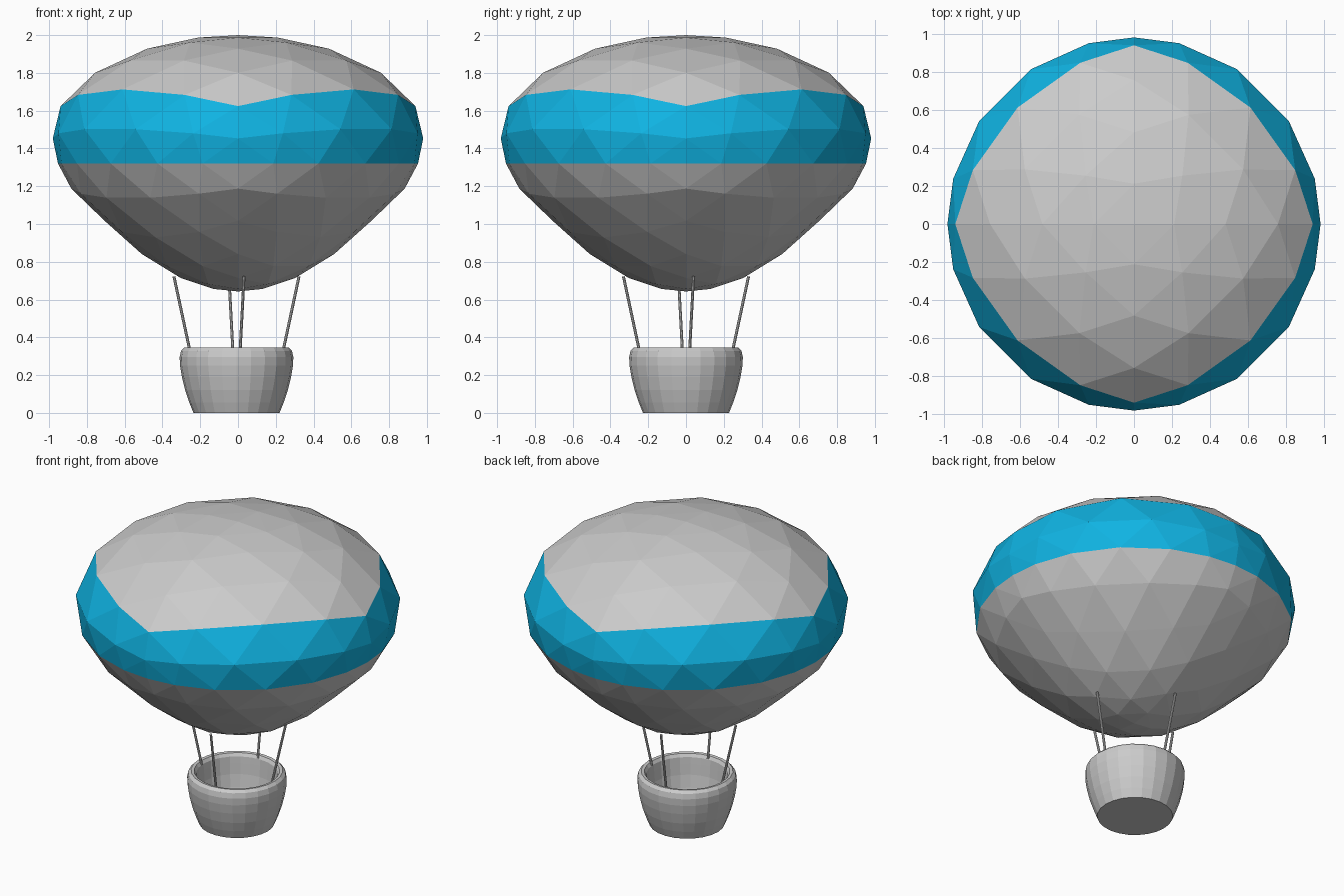
import bpy, bmesh, math
from mathutils import Vector

if "Cube" in bpy.data.objects:
    bpy.data.objects.remove(bpy.data.objects["Cube"])

def finish(name, bm):
    bmesh.ops.recalc_face_normals(bm, faces=bm.faces)
    me = bpy.data.meshes.new(name)
    bm.to_mesh(me)
    bm.free()
    ob = bpy.data.objects.new(name, me)
    bpy.context.collection.objects.link(ob)
    return ob

def interp(table, t):
    for (a, u), (b, v) in zip(table, table[1:]):
        if t <= b:
            return u + (v - u) * (t - a) / (b - a)
    return table[-1][1]

# Envelope: octahedron split into 6 rows per side, rounded, squashed and tapered
N = 6
TAPER = [(-1, .65), (-.89, .68), (-.71, .72), (-.447, .79), (-.196, .90), (0, .953),
         (.196, 1.0), (.447, 1.05), (.707, 1.07), (1, 1.08)]
bm = bmesh.new()
cache = {}

def vert(i, j, k):
    if (i, j, k) not in cache:
        p = Vector((i, j, k)).normalized()
        s = interp(TAPER, p.z)
        cache[i, j, k] = bm.verts.new((p.x * s, p.y * s, 1.32 + p.z * (.68 if p.z > 0 else .677)))
    return cache[i, j, k]

for sx in (1, -1):
    for sy in (1, -1):
        for sz in (1, -1):
            for k in range(N):
                for i in range(N - k):
                    def v(a, b):
                        return vert(sx * a, sy * (N - a - b), sz * b)
                    tris = [(v(i, k), v(i + 1, k), v(i, k + 1))]
                    if i + k < N - 1:
                        tris.append((v(i + 1, k), v(i + 1, k + 1), v(i, k + 1)))
                    for t in tris:
                        f = bm.faces.new(t)
                        # coloured band: first two rows above the middle
                        f.material_index = 1 if sz > 0 and k < 2 else 0
envelope = finish("envelope", bm)
grey = bpy.data.materials.new("grey")
grey.diffuse_color = (.8, .8, .8, 1)
grey.use_nodes = True
grey.node_tree.nodes["Principled BSDF"].inputs["Base Color"].default_value = grey.diffuse_color
blue = bpy.data.materials.new("band_blue")
blue.diffuse_color = (.005, .45, .76, 1)
blue.use_nodes = True
blue.node_tree.nodes["Principled BSDF"].inputs["Base Color"].default_value = blue.diffuse_color
envelope.data.materials.append(grey)
envelope.data.materials.append(blue)

# Basket: turned profile with rolled rim and hollow inside
CX = -.008
PROFILE = [(0, 0), (.228, 0), (.25, .055), (.272, .12), (.289, .19), (.299, .25), (.301, .295),
           (.294, .328), (.277, .345), (.258, .342), (.246, .322), (.242, .28), (.236, .21),
           (.222, .13), (.2, .045), (0, .045)]
bm = bmesh.new()
vs = [bm.verts.new((r, 0, z)) for r, z in PROFILE]
es = [bm.edges.new(p) for p in zip(vs, vs[1:])]
bmesh.ops.spin(bm, geom=vs + es, cent=(0, 0, 0), axis=(0, 0, 1),
               angle=math.tau, steps=24, use_duplicate=False)
bmesh.ops.remove_doubles(bm, verts=bm.verts, dist=1e-4)
bmesh.ops.translate(bm, verts=bm.verts, vec=(CX, 0, 0))
finish("basket", bm)

# Four ropes around the rim
for n in range(4):
    a = n * math.pi / 2
    rot = lambda x, y, z: Vector((CX + x * math.cos(a) - y * math.sin(a),
                                  x * math.sin(a) + y * math.cos(a), z))
    lo, hi = rot(.246, .019, .325), rot(.331, .04, .722)
    d = hi - lo
    bm = bmesh.new()
    bmesh.ops.create_cone(bm, cap_ends=True, segments=8, radius1=.008, radius2=.008, depth=d.length)
    rope = finish("rope_%d" % (n + 1), bm)
    rope.location = (lo + hi) / 2
    rope.rotation_euler = d.to_track_quat('Z', 'Y').to_euler()
